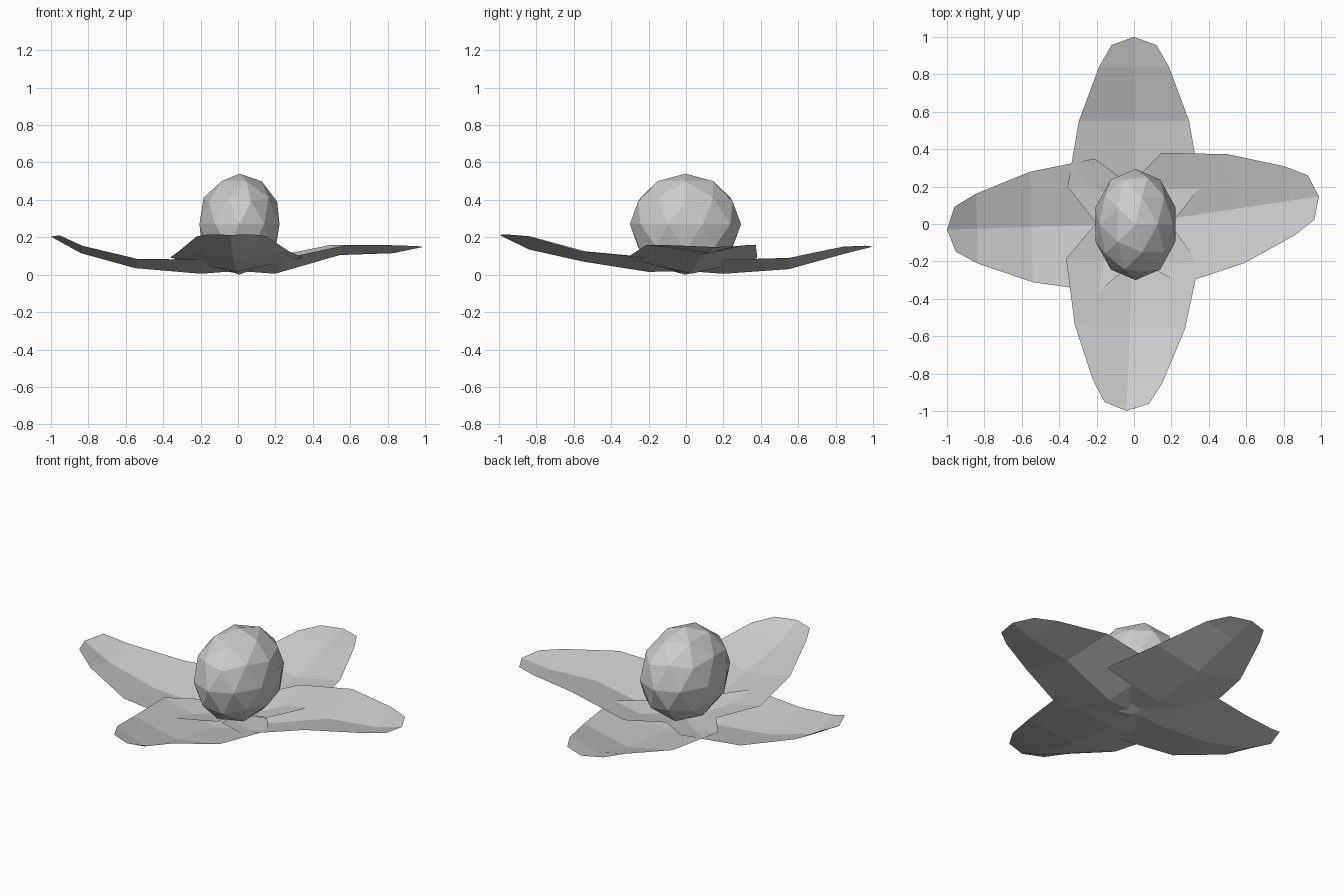
import bpy, bmesh, math
from mathutils import Matrix

if "Cube" in bpy.data.objects:
    bpy.data.objects.remove(bpy.data.objects["Cube"])

# Shared petal outline: distance from the centre and half width
REACH = (0.0, 0.2, 0.55, 0.84)
WIDTH = (0.2, 0.355, 0.295, 0.187)


def petal(name, angle, mid_z, edge_z, tip_z):
    """Creased leaf-shaped sheet pointing along `angle` degrees."""
    bm = bmesh.new()
    rows = []
    for r, w, m, e in zip(REACH, WIDTH, mid_z, edge_z):
        rows.append([bm.verts.new(p) for p in ((r, -w, e), (r, 0, m), (r, w, e))])
    # blunt point: two shoulders and one tip
    tip = bm.verts.new((1.0, 0, tip_z))
    right = bm.verts.new((0.957, -0.12, edge_z[4]))
    left = bm.verts.new((0.957, 0.12, edge_z[4]))
    rows.append([right, tip, left])
    for a, b in zip(rows, rows[1:]):
        for i in (0, 1):
            bm.faces.new((a[i], b[i], b[i + 1], a[i + 1]))
    bm.transform(Matrix.Rotation(math.radians(angle), 4, 'Z'))
    me = bpy.data.meshes.new(name)
    bm.to_mesh(me)
    bm.free()
    ob = bpy.data.objects.new(name, me)
    bpy.context.collection.objects.link(ob)
    return ob


# Four petals, each curling up a little differently
petal("petal_right", 8.5, (0.02, 0.005, 0.105, 0.115), (0.05, 0.088, 0.16, 0.157, 0.152), 0.148)
petal("petal_back", 90, (0.02, 0.005, 0.03, 0.11), (0.05, 0.08, 0.09, 0.15, 0.155), 0.15)
petal("petal_left", 181.7, (0.02, 0.005, 0.035, 0.115), (0.05, 0.08, 0.085, 0.155, 0.21), 0.203)
petal("petal_front", 267.7, (0.02, 0.015, 0.07, 0.135), (0.05, 0.092, 0.125, 0.205, 0.215), 0.213)

# Faceted flower centre, narrow in x
bpy.ops.mesh.primitive_ico_sphere_add(subdivisions=2, radius=1, location=(0.008, -0.003, 0.27))
centre = bpy.context.object
centre.name = "flower_centre"
centre.scale = (0.225, 0.297, 0.27)
